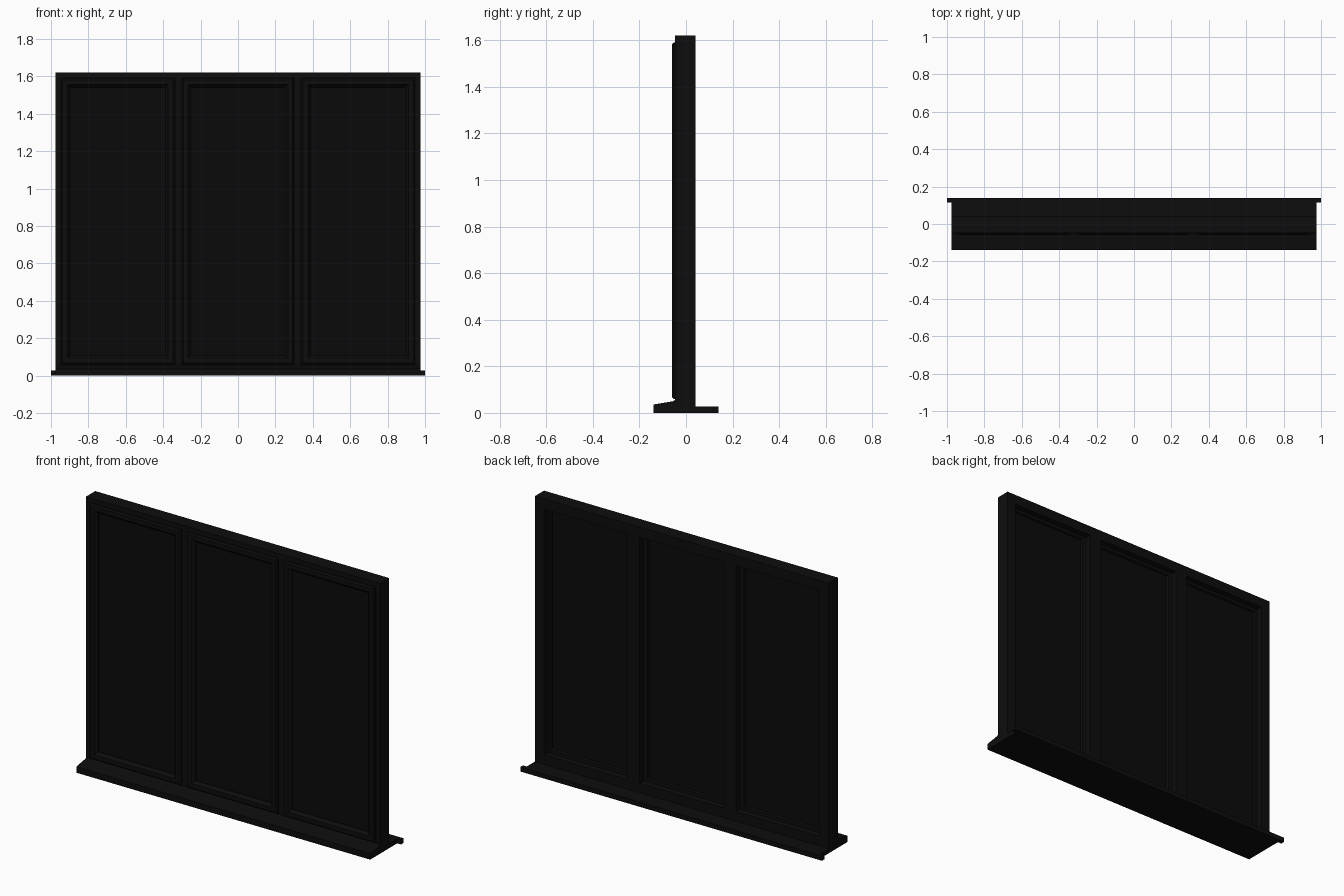
import bpy, bmesh

if "Cube" in bpy.data.objects:
    bpy.data.objects.remove(bpy.data.objects["Cube"])

def material(name, c):
    m = bpy.data.materials.new(name)
    m.diffuse_color = (c, c, c, 1)
    m.use_nodes = True
    m.node_tree.nodes["Principled BSDF"].inputs["Base Color"].default_value = m.diffuse_color
    return m

BLACK = material("black_paint", 0.004)
GLASS = material("dark_glass", 0.003)

def finish(name, bm, mat):
    bmesh.ops.recalc_face_normals(bm, faces=bm.faces)
    me = bpy.data.meshes.new(name)
    bm.to_mesh(me)
    bm.free()
    me.materials.append(mat)
    ob = bpy.data.objects.new(name, me)
    bpy.context.collection.objects.link(ob)
    return ob

def prism(name, outline, vec, mat=BLACK):
    """Extrude a planar outline along a vector."""
    bm = bmesh.new()
    f = bm.faces.new([bm.verts.new(p) for p in outline])
    r = bmesh.ops.extrude_face_region(bm, geom=[f])
    verts = [g for g in r["geom"] if isinstance(g, bmesh.types.BMVert)]
    bmesh.ops.translate(bm, verts=verts, vec=vec)
    return finish(name, bm, mat)

def ring(name, x0, x1, z0, z1, profile):
    """Mitred rectangular frame; profile points are (inset, y)."""
    bm = bmesh.new()
    loops = []
    for cx, cz, sx, sz in ((x0, z0, 1, 1), (x1, z0, -1, 1),
                           (x1, z1, -1, -1), (x0, z1, 1, -1)):
        loops.append([bm.verts.new((cx + sx * d, y, cz + sz * d)) for d, y in profile])
    n = len(profile)
    for i in range(4):
        a, b = loops[i], loops[(i + 1) % 4]
        for j in range(n):
            k = (j + 1) % n
            bm.faces.new((a[j], a[k], b[k], b[j]))
    return finish(name, bm, BLACK)

# Outer frame with a stepped rebate
ring("outer_frame", -0.975, 0.975, 0.025, 1.62,
     [(0, -0.047), (0.028, -0.047), (0.028, 0.003), (0.06, 0.003), (0.06, 0.04), (0, 0.04)])

# T-shaped mullions
for side, x in (("left", -0.32), ("right", 0.32)):
    half = [(0.018, -0.047), (0.018, 0.003), (0.04, 0.003), (0.04, 0.04)]
    pts = half + [(-a, y) for a, y in reversed(half)]
    prism(side + "_mullion", [(x + a, y, 0.05) for a, y in pts], (0, 0, 1.55))

# Three sashes with chamfered edges, each holding a pane
for name, x0, x1 in (("left", -0.945, -0.34), ("middle", -0.30, 0.30), ("right", 0.34, 0.945)):
    ring(name + "_sash", x0, x1, 0.06, 1.59,
         [(0, -0.052), (0.008, -0.06), (0.034, -0.06), (0.048, -0.044),
          (0.048, -0.005), (0.045, 0.001), (0, 0.001)])
    a, b, c, d = x0 + 0.04, x1 - 0.04, 0.10, 1.55
    prism(name + "_pane", [(a, -0.036, c), (b, -0.036, c), (b, -0.036, d), (a, -0.036, d)],
          (0, 0.022, 0), GLASS)

# Sloping outside sill
prism("outside_sill", [(-0.975, y, z) for y, z in
      ((-0.14, 0), (0.04, 0), (0.04, 0.04), (-0.047, 0.056), (-0.055, 0.05), (-0.14, 0.036))],
      (1.95, 0, 0))

# Inside window board with projecting ends
half = [(0.975, 0.04), (0.975, 0.116), (1.0, 0.116), (1.0, 0.14)]
prism("window_board", [(x, y, 0) for x, y in half + [(-x, y) for x, y in reversed(half)]],
      (0, 0, 0.028))
